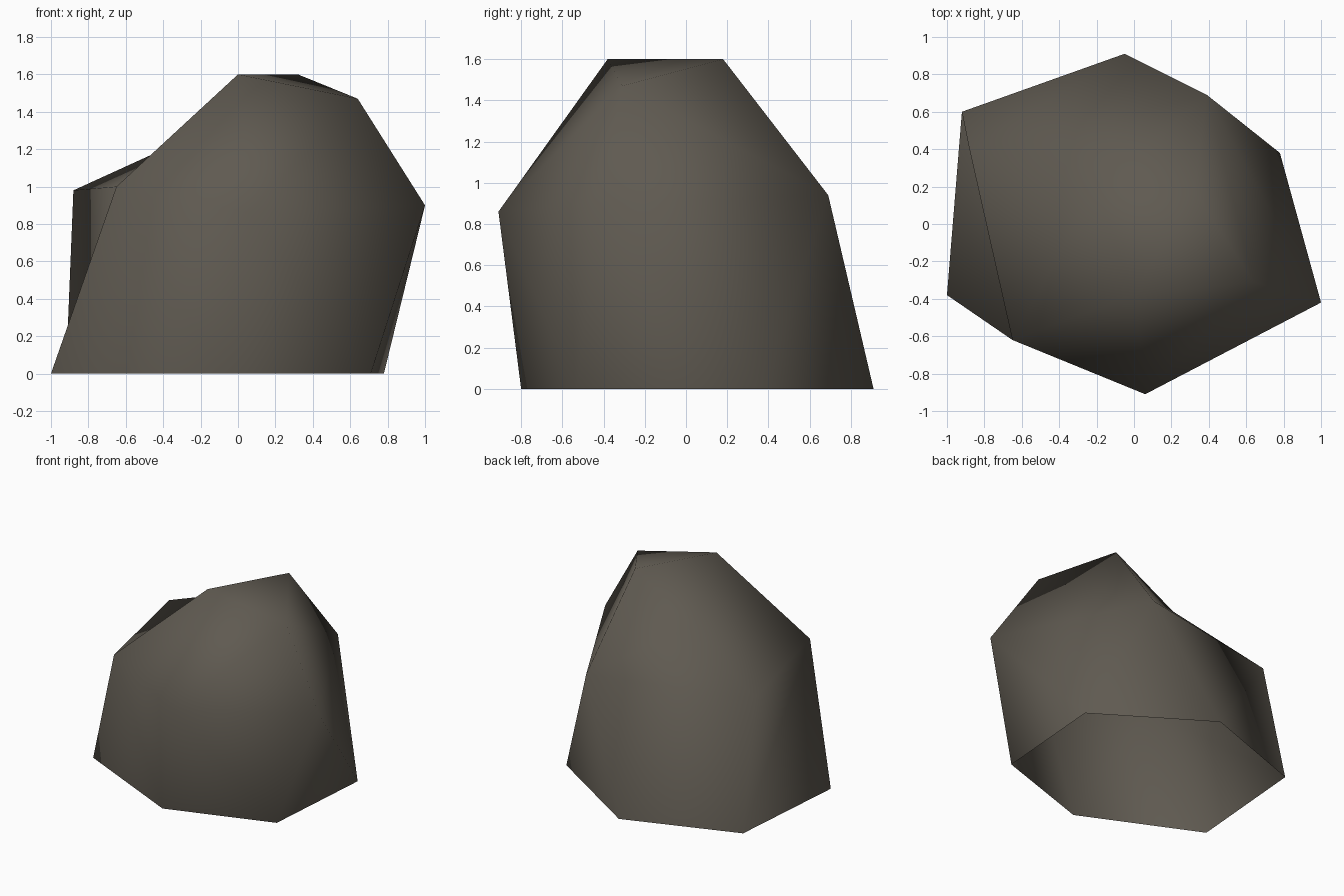
import bpy
import bmesh

if "Cube" in bpy.data.objects:
    bpy.data.objects.remove(bpy.data.objects["Cube"])

# Stone colour
stone = bpy.data.materials.new("dark_warm_grey_stone")
stone.diffuse_color = (0.115, 0.102, 0.082, 1.0)
stone.use_nodes = True
stone.node_tree.nodes["Principled BSDF"].inputs["Base Color"].default_value = stone.diffuse_color

# Outline of the rock at three levels, anticlockwise seen from above
foot = [(-1.0, -0.38, 0), (-0.10, -0.80, 0), (0.71, -0.53, 0),
        (0.78, 0.38, 0), (-0.05, 0.91, 0), (-0.92, 0.60, 0)]
shoulder = [(-0.65, -0.62, 1.0), (0.06, -0.91, 0.86), (1.0, -0.42, 0.90),
            (0.39, 0.69, 0.94), (-0.88, 0.40, 0.98)]
crown = [(0.0, -0.38, 1.60), (0.64, -0.31, 1.47), (0.32, 0.18, 1.60),
         (-0.20, 0.20, 1.29)]

bm = bmesh.new()
foot, shoulder, crown = ([bm.verts.new(p) for p in ring]
                         for ring in (foot, shoulder, crown))


def stitch(lower, upper, steps):
    """Join two rings with triangles; each step moves along the Lower or Upper ring."""
    i = j = 0
    for s in steps:
        a, b = lower[i % len(lower)], upper[j % len(upper)]
        if s == "L":
            i += 1
            bm.faces.new((a, lower[i % len(lower)], b))
        else:
            j += 1
            bm.faces.new((a, upper[j % len(upper)], b))


# Steep sides, sloping shoulders and the faceted top; the underside is open
stitch(foot, shoulder, "LULULULULUL")
stitch(shoulder, crown, "LULLUULLU")
bm.faces.new((crown[0], crown[1], crown[2]))
bm.faces.new((crown[0], crown[2], crown[3]))

for f in bm.faces:
    f.smooth = True

mesh = bpy.data.meshes.new("rock")
bm.to_mesh(mesh)
bm.free()
mesh.materials.append(stone)
rock = bpy.data.objects.new("rock", mesh)
bpy.context.collection.objects.link(rock)
